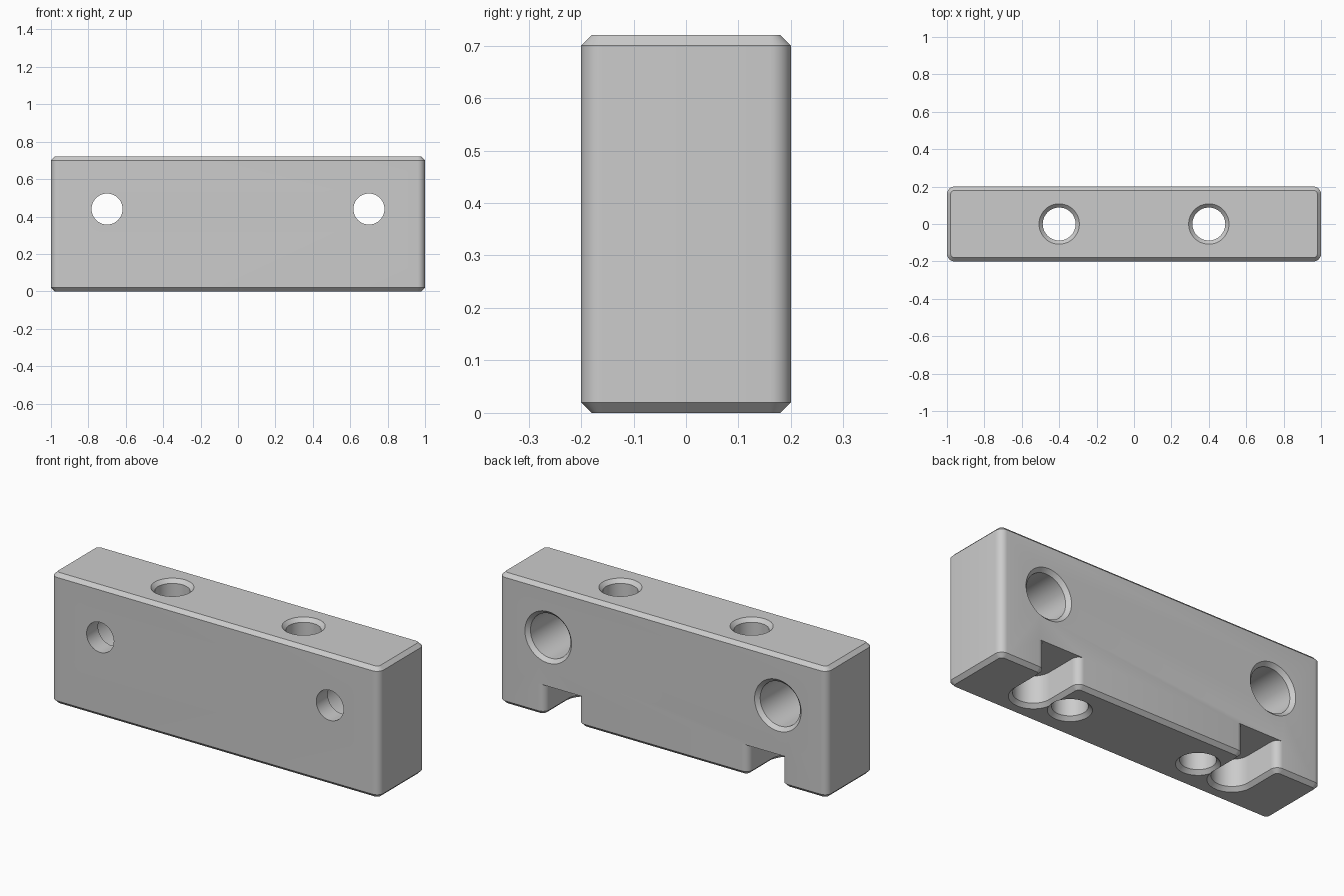
import bpy, bmesh
from math import cos, sin, pi, radians
from mathutils import Vector

cube = bpy.data.objects.get("Cube")
if cube:
    bpy.data.objects.remove(cube, do_unlink=True)

LENGTH, DEPTH, HEIGHT = 2.0, 0.4, 0.72
CHAMFER, FILLET = 0.02, 0.04

metal = bpy.data.materials.new("plain grey")
metal.use_nodes = True
grey = (0.6, 0.6, 0.6, 1)
metal.diffuse_color = grey
metal.node_tree.nodes["Principled BSDF"].inputs["Base Color"].default_value = grey


def arc(cx, cy, r, start, end, steps):
    """Points on an arc, angles in degrees."""
    angles = [radians(start + (end - start) * i / steps) for i in range(steps + 1)]
    return [(cx + r * cos(a), cy + r * sin(a)) for a in angles]


def loft(name, layers):
    """Solid skinned through equal-sized rings of 3D points, capped at both ends."""
    bm = bmesh.new()
    rings = [[bm.verts.new(p) for p in ring] for ring in layers]
    n = len(rings[0])
    for low, high in zip(rings, rings[1:]):
        for i in range(n):
            j = (i + 1) % n
            bm.faces.new((low[i], low[j], high[j], high[i]))
    bm.faces.new(rings[0][::-1])
    bm.faces.new(rings[-1])
    bmesh.ops.recalc_face_normals(bm, faces=bm.faces)
    mesh = bpy.data.meshes.new(name)
    bm.to_mesh(mesh)
    bm.free()
    mesh.materials.append(metal)
    obj = bpy.data.objects.new(name, mesh)
    bpy.context.collection.objects.link(obj)
    return obj


def upright(outline, z):
    return [Vector((x, y, z)) for x, y in outline]


def block_outline(inset):
    """Rectangle with rounded corners, in plan."""
    x, y = LENGTH / 2 - FILLET, DEPTH / 2 - FILLET
    points = []
    for sx, sy, start in ((1, 1, 0), (-1, 1, 90), (-1, -1, 180), (1, -1, 270)):
        points += arc(sx * x, sy * y, FILLET - inset, start, start + 90, 8)
    return points


def slot_outline(cx, grow):
    """Round-ended slot, open at the back with a rounded mouth, in plan."""
    r, end_y = 0.1, -0.01
    side, mouth_y = r + FILLET, DEPTH / 2 - FILLET
    f = FILLET - grow
    points = [(-side, 0.3)]
    points += arc(-side, mouth_y, f, 90, 0, 8)
    points += arc(0, end_y, r + grow, 180, 360, 24)
    points += arc(side, mouth_y, f, 180, 90, 8)
    points += [(side, 0.3)]
    return [(cx + x, y) for x, y in points]


def ring(r):
    return arc(0, 0, r, 0, 352.5, 47)


# Block with chamfered top and bottom rims
block = loft("drilled_block", [
    upright(block_outline(CHAMFER), 0),
    upright(block_outline(0), CHAMFER),
    upright(block_outline(0), HEIGHT - CHAMFER),
    upright(block_outline(CHAMFER), HEIGHT)])

cutters = []
for side, label in ((1, "left"), (-1, "right")):
    # Vertical through hole, countersunk at both ends
    r, over = 0.088, 0.01
    wide = r + CHAMFER + over
    steps = ((-over, wide), (CHAMFER, r), (HEIGHT - CHAMFER, r), (HEIGHT + over, wide))
    cutters.append(loft(label + "_vertical_hole_cutter", [
        [Vector((side * 0.4 + x, y, z)) for x, y in ring(radius)] for z, radius in steps]))

    # Front hole, counterbored from the back
    small, big = 0.083, 0.122
    back = DEPTH / 2
    steps = ((-back - over, small), (-0.1, small), (-0.1, big),
             (back - CHAMFER, big), (back + over, big + CHAMFER + over))
    cutters.append(loft(label + "_bolt_hole_cutter", [
        [Vector((side * 0.7 + x, y, 0.44 + z)) for x, z in ring(radius)] for y, radius in steps]))

    # Blind slot in the underside with a chamfered rim
    cutters.append(loft(label + "_slot_cutter", [
        upright(slot_outline(side * 0.62, grow), z)
        for z, grow in ((-over, CHAMFER + over), (CHAMFER, 0), (0.17, 0))]))

for cutter in cutters:
    cut = block.modifiers.new(cutter.name, 'BOOLEAN')
    cut.operation = 'DIFFERENCE'
    cut.solver = 'EXACT'
    cut.object = cutter

# Apply the cuts, then discard the cutters
bpy.ops.object.select_all(action='DESELECT')
block.select_set(True)
bpy.context.view_layer.objects.active = block
for name in [m.name for m in block.modifiers]:
    bpy.ops.object.modifier_apply(modifier=name)
for cutter in cutters:
    bpy.data.objects.remove(cutter, do_unlink=True)
bpy.ops.object.shade_smooth_by_angle(angle=radians(30))
